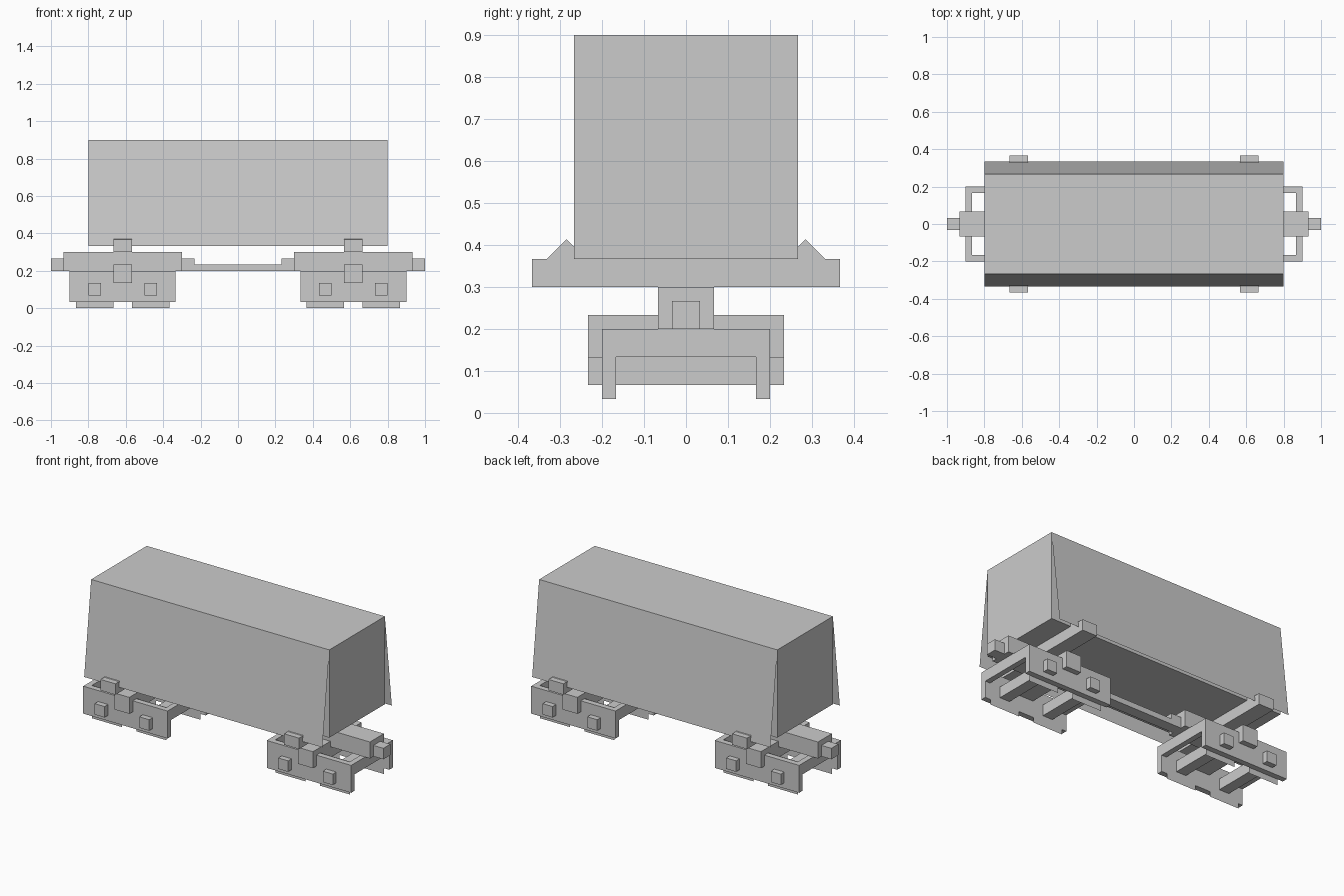
import bpy
from math import radians

if "Cube" in bpy.data.objects:
    bpy.data.objects.remove(bpy.data.objects["Cube"])

U = 1 / 30  # modelling grid unit


def box(name, x, y, z, rot_x=0.0):
    """Box from (min, max) ranges given in grid units."""
    centre = [(r[0] + r[1]) / 2 * U for r in (x, y, z)]
    size = [(r[1] - r[0]) * U for r in (x, y, z)]
    bpy.ops.mesh.primitive_cube_add(size=1, location=centre, rotation=(rot_x, 0, 0))
    ob = bpy.context.object
    ob.name = name
    ob.scale = size
    return ob


def sheet(name, points):
    """Single thin quad given in grid units."""
    me = bpy.data.meshes.new(name)
    me.from_pydata([[c * U for c in p] for p in points], [], [range(len(points))])
    ob = bpy.data.objects.new(name, me)
    bpy.context.collection.objects.link(ob)
    return ob


def span(centre, half):
    return (centre - half, centre + half)


# Container body with flared side sheets
box("body", (-24, 24), (-8, 8), (11, 27))
for s, side in ((-1, "front"), (1, "back")):
    pts = [(-24 * -s, s * 8, 27), (24 * -s, s * 8, 27),
           (24 * -s, s * 10, 10), (-24 * -s, s * 10, 10)]
    sheet(f"{side}_flared_side", pts[::-1])

# Central spine between the bogies
box("spine", (-9, 9), (-1, 1), (6, 7))

for s, end in ((-1, "left"), (1, "right")):
    c = s * 18.5  # bogie centre

    # Underframe: sill block, coupler, inner step and body bolster
    box(f"{end}_sill", span(s * 18.5, 9.5), (-2, 2), (6, 9))
    box(f"{end}_coupler", span(s * 29, 1), (-1, 1), (6, 8))
    box(f"{end}_sill_step", span(s * 8, 1), (-1, 1), (6, 8))
    box(f"{end}_body_bolster", span(c, 1.5), (-11, 11), (9, 11))
    for t in (-1, 1):
        box(f"{end}_bolster_wedge", span(c, 1.5), span(t * 8.55, 1),
            span(11, 1), radians(45))

    # Bogie frame: side frames, end bars and cross bolster
    for t in (-1, 1):
        box(f"{end}_side_frame", span(c, 8.5), span(t * 5.5, 0.5), (1, 6))
        box(f"{end}_end_bar", span(c + t * 8, 0.5), (-5, 5), (4, 6))
    box(f"{end}_bogie_bolster", span(c, 1.5), (-7, 7), (4, 7))

    # Square axles and flat wheel sheets
    for a in (-1, 1):
        x = c + a * 4.5
        box(f"{end}_axle", span(x, 1), (-7, 7), (2, 4))
        for t in (-1, 1):
            sheet(f"{end}_wheel", [(x - 3, t * 4.9, 0), (x + 3, t * 4.9, 0),
                                   (x + 3, t * 4.9, 6), (x - 3, t * 4.9, 6)])
